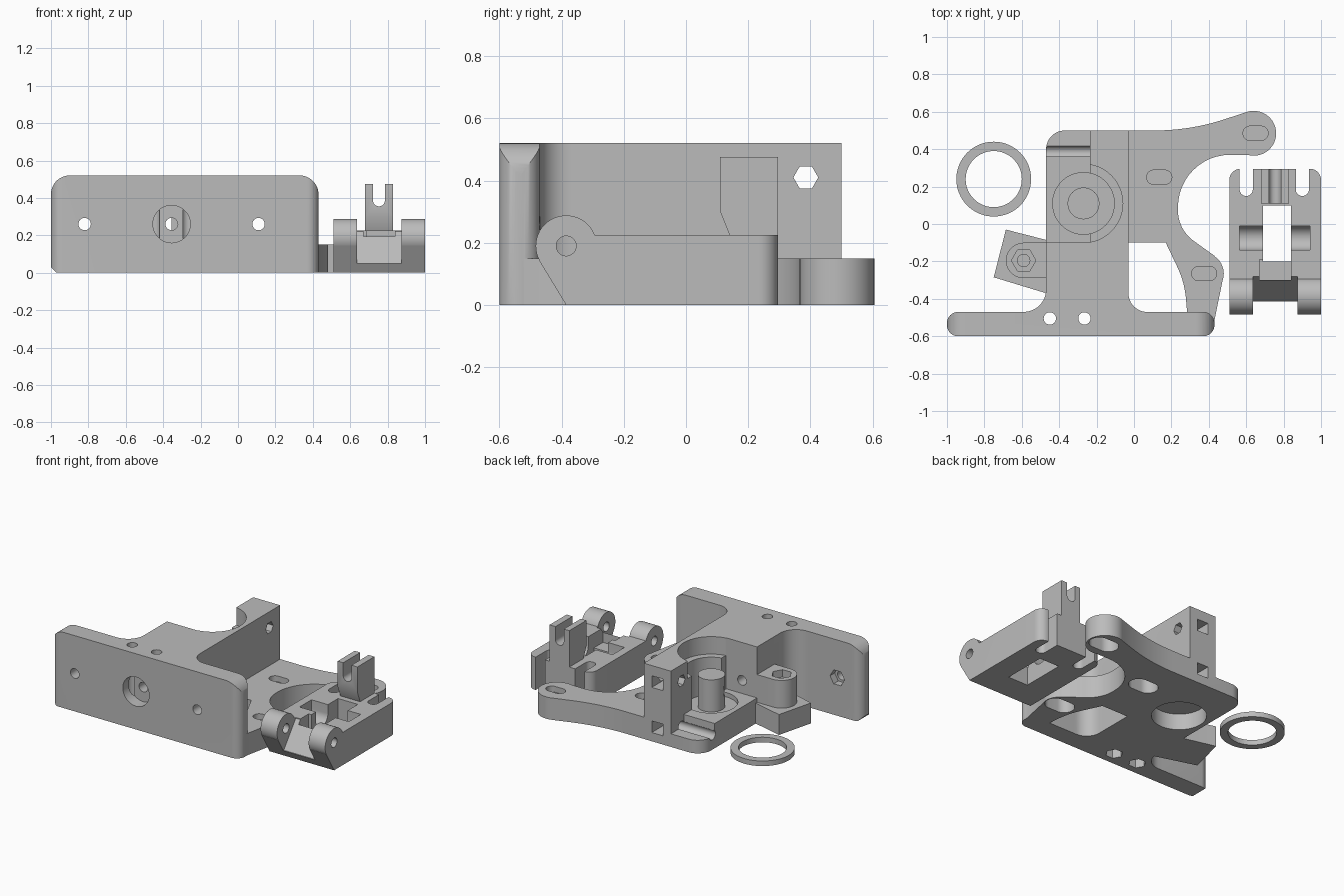
import bpy, bmesh, math
from mathutils import Vector

old = bpy.data.objects.get("Cube")
if old:
    bpy.data.objects.remove(old, do_unlink=True)

GREY = (0.5, 0.5, 0.5, 1)
grey = bpy.data.materials.new("plain grey plastic")
grey.diffuse_color = GREY
grey.use_nodes = True
grey.node_tree.nodes["Principled BSDF"].inputs["Base Color"].default_value = GREY


# ---- helpers ----
def fillet(points):
    """Outline from (u, v, radius) corners."""
    out = []
    for i, (u, v, r) in enumerate(points):
        p = Vector((u, v))
        if r == 0:
            out.append(p)
            continue
        a = (Vector(points[i - 1][:2]) - p).normalized()
        b = (Vector(points[(i + 1) % len(points)][:2]) - p).normalized()
        half = a.angle(b) / 2
        c = p + (a + b).normalized() * (r / math.sin(half))
        t = r / math.tan(half)
        start, end = p + a * t - c, p + b * t - c
        sweep = start.angle_signed(end)
        for k in range(13):
            ang = -sweep * k / 12
            out.append(c + Vector((start.x * math.cos(ang) - start.y * math.sin(ang),
                                   start.x * math.sin(ang) + start.y * math.cos(ang))))
    return out


def rect(u0, u1, v0, v1, r=0):
    return fillet([(u0, v0, r), (u1, v0, r), (u1, v1, r), (u0, v1, r)])


def circle(u, v, r, n=48, turn=0):
    return [Vector((u + r * math.cos(turn + math.tau * k / n),
                    v + r * math.sin(turn + math.tau * k / n))) for k in range(n)]


def prism(name, outline, lo, hi, axis="z"):
    """Extrude an outline: z uses (x, y), y uses (x, z), x uses (y, z)."""
    place = {"z": lambda p, h: (p[0], p[1], h),
             "y": lambda p, h: (p[0], h, p[1]),
             "x": lambda p, h: (h, p[0], p[1])}[axis]
    bm = bmesh.new()
    face = bm.faces.new([bm.verts.new(place(p, lo)) for p in outline])
    ext = bmesh.ops.extrude_face_region(bm, geom=[face])["geom"]
    bmesh.ops.translate(bm, verts=[g for g in ext if isinstance(g, bmesh.types.BMVert)],
                        vec=place((0, 0), hi - lo))
    bmesh.ops.recalc_face_normals(bm, faces=bm.faces)
    mesh = bpy.data.meshes.new(name)
    bm.to_mesh(mesh)
    bm.free()
    mesh.materials.append(grey)
    ob = bpy.data.objects.new(name, mesh)
    bpy.context.scene.collection.objects.link(ob)
    return ob


def combine(ob, operation, *args):
    """Boolean a temporary prism into ob."""
    tool = prism("tool", *args)
    mod = ob.modifiers.new("bool", "BOOLEAN")
    mod.operation, mod.solver, mod.object = operation, "EXACT", tool
    bpy.context.view_layer.update()
    mesh = bpy.data.meshes.new_from_object(ob.evaluated_get(bpy.context.evaluated_depsgraph_get()))
    ob.modifiers.clear()
    ob.data = mesh
    bpy.data.objects.remove(tool, do_unlink=True)


def add(ob, *args):
    combine(ob, "UNION", *args)


def cut(ob, *args):
    combine(ob, "DIFFERENCE", *args)


def finish(ob):
    ob.data.shade_smooth()
    ob.data.set_sharp_from_angle(angle=math.radians(30))


# ---- extruder body: front plate with rounded ends ----
body = prism("extruder_body", fillet([(-1, 0.03, 0), (-0.97, 0, 0), (0.43, 0, 0),
                                      (0.43, 0.52, 0.1), (-1, 0.52, 0.1)]), -0.6, -0.47, "y")
combine(body, "INTERSECT", rect(-1, 0.43, -0.6, -0.47, 0.06), -0.1, 0.6)

# central block blending into the plate
add(body, fillet([(-0.62, -0.53, 0), (-0.62, -0.47, 0), (-0.47, -0.47, 0.12), (-0.47, 0.5, 0.1),
                  (-0.03, 0.5, 0), (-0.03, -0.47, 0.1), (0.09, -0.47, 0), (0.09, -0.53, 0)]), 0, 0.52)
# open side for the roller and the low ledge behind it
cut(body, rect(-0.8, -0.235, -0.1, 0.7), 0.17, 0.7)
cut(body, circle(-0.53, 0.13, 0.23), 0.17, 0.7)
cut(body, rect(-0.8, -0.235, 0.36, 0.7), 0.09, 0.7)

# curved motor mounting arms
add(body, fillet([(-0.1, 0.5, 0), (0.3, 0.5, 1.2), (0.61, 0.601, 0), (0.64, 0.37, 0),
                  (0.235, 0.37, 0.279), (0.235, -0.03, 0.2), (0.43, -0.17, 0), (0.48, -0.27, 0),
                  (0.425, -0.54, 0), (0.29, -0.54, 0), (0.27, -0.31, 0.5), (0.17, -0.1, 0),
                  (-0.1, -0.1, 0)]), 0, 0.15)
add(body, circle(0.64, 0.485, 0.12), 0, 0.15)
add(body, circle(0.37, -0.265, 0.11), 0, 0.15)

# hinge foot, post and web
add(body, [(-0.685, -0.03), (-0.75, -0.285), (-0.47, -0.37), (-0.4, -0.37),
           (-0.4, -0.1), (-0.47, -0.085)], 0, 0.14)
add(body, circle(-0.59, -0.195, 0.095), 0.05, 0.33)
add(body, rect(-0.59, -0.42, -0.29, -0.1), 0.05, 0.33)
cut(body, circle(-0.59, -0.195, 0.065, 6), 0.28, 0.4)
cut(body, circle(-0.59, -0.195, 0.033, 24), 0.06, 0.4)

# bearing seats, with a plain post in the middle
cut(body, circle(-0.27, 0.11, 0.21), 0.4, 0.6)
cut(body, circle(-0.27, 0.11, 0.165), 0.14, 0.6)
cut(body, circle(-0.27, 0.11, 0.17), -0.1, 0.11)
add(body, circle(-0.27, 0.11, 0.085), 0.12, 0.36)

# motor slots: narrow above, wide below, with a thin web between
for x, y in ((0.65, 0.485), (0.135, 0.25), (0.375, -0.265)):
    cut(body, rect(x - 0.067, x + 0.067, y - 0.038, y + 0.038, 0.037), 0.11, 0.2)
    cut(body, rect(x - 0.1, x + 0.1, y - 0.065, y + 0.065, 0.064), -0.1, 0.1)

# plate bolt holes, nut traps and filament channel
for x in (-0.82, 0.11):
    cut(body, circle(x, 0.26, 0.033, 24), -0.7, -0.4, "y")
    cut(body, circle(x, 0.26, 0.055, 6), -0.52, -0.4, "y")
cut(body, circle(-0.355, 0.26, 0.1), -0.7, -0.52, "y")
cut(body, circle(-0.355, 0.26, 0.033, 24), -0.7, 0.1, "y")
for x in (-0.45, -0.265):
    cut(body, circle(x, -0.505, 0.033, 24), -0.1, 0.7)
    cut(body, circle(x, -0.505, 0.055, 6), -0.1, 0.06)

# tower nut traps and cross holes
for z in (0.41, 0.1):
    cut(body, rect(-0.175, -0.09, z - 0.04, z + 0.04), 0.36, 0.6, "y")
cut(body, circle(0.385, 0.41, 0.04, 6), -0.3, 0.1, "x")
cut(body, circle(0.385, 0.1, 0.033, 24), -0.6, -0.1, "x")
finish(body)

# ---- roller carrier: sloped block with hinge ears ----
carrier = prism("roller_carrier", [(-0.385, 0), (0.295, 0), (0.295, 0.225), (-0.3, 0.225),
                                   (-0.473, 0.145)], 0.51, 1, "x")
add(carrier, circle(-0.385, 0.19, 0.098), 0.51, 1, "x")
combine(carrier, "INTERSECT", fillet([(0.51, -0.6, 0), (1, -0.6, 0), (1, 0.295, 0.06),
                                      (0.51, 0.295, 0.06)]), -0.1, 0.6)
cut(carrier, [(-0.6, 0.05), (-0.41, 0.05), (-0.28, 0.22), (-0.28, 0.4), (-0.6, 0.4)],
    0.635, 0.875, "x")
cut(carrier, circle(-0.385, 0.19, 0.032, 24), 0.4, 1.1, "x")
# roller window, front recess and axle groove
cut(carrier, rect(0.69, 0.84, -0.2, 0.1), -0.1, 0.5)
cut(carrier, rect(0.67, 0.84, -0.3, -0.19), 0.125, 0.5)
cut(carrier, rect(-0.14, -0.01, 0.1, 0.5, 0.064), 0.565, 0.94, "x")
# spring bolt slots
for x in (0.6, 0.9):
    cut(carrier, rect(x - 0.035, x + 0.035, 0.15, 0.5, 0.034), -0.1, 0.5)
# upright fork
add(carrier, [(0.14, 0.1), (0.295, 0.1), (0.295, 0.475), (0.11, 0.475), (0.11, 0.3), (0.14, 0.225)],
    0.68, 0.83, "x")
cut(carrier, rect(0.722, 0.785, 0.355, 0.6, 0.031), 0, 0.4, "y")
finish(carrier)

# ---- loose spacer ring ----
ring = prism("spacer_ring", circle(-0.75, 0.24, 0.2, 64), 0, 0.035)
cut(ring, circle(-0.75, 0.24, 0.15, 64), -0.1, 0.1)
finish(ring)
